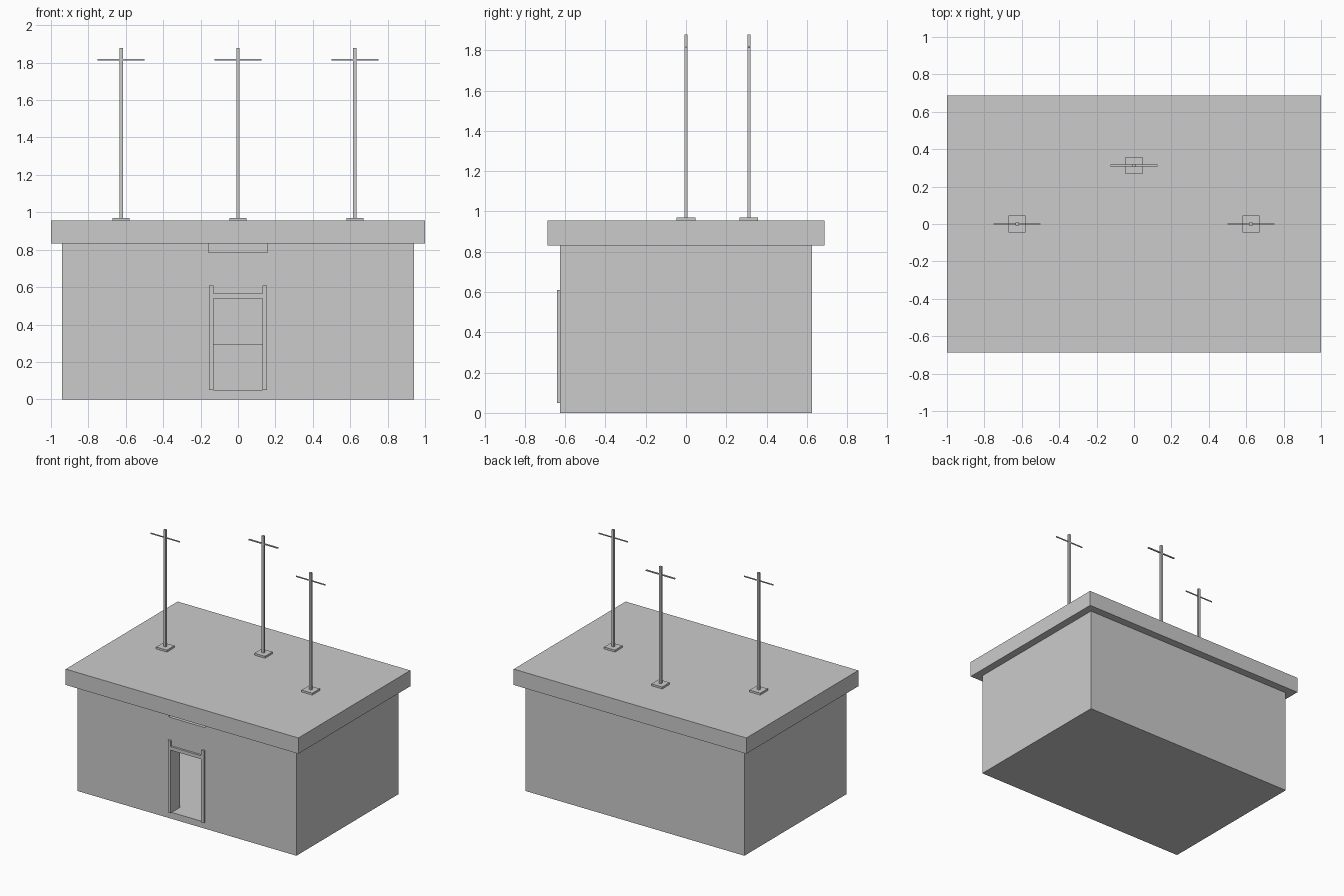
import bpy

if "Cube" in bpy.data.objects:
    bpy.data.objects.remove(bpy.data.objects["Cube"])


def box(name, x, y, z):
    """Box from (min, max) ranges on each axis."""
    bpy.ops.mesh.primitive_cube_add(
        size=1, location=((x[0] + x[1]) / 2, (y[0] + y[1]) / 2, (z[0] + z[1]) / 2))
    ob = bpy.context.object
    ob.name = name
    ob.scale = (x[1] - x[0], y[1] - y[0], z[1] - z[0])
    bpy.ops.object.transform_apply(location=False, rotation=False, scale=True)
    return ob


def cut(target, cutter):
    """Subtract a box from the target and remove it."""
    cutter.hide_render = True
    mod = target.modifiers.new("cut", 'BOOLEAN')
    mod.operation = 'DIFFERENCE'
    mod.solver = 'EXACT'
    mod.object = cutter
    bpy.context.view_layer.objects.active = target
    bpy.ops.object.modifier_apply(modifier=mod.name)
    bpy.data.objects.remove(cutter, do_unlink=True)


# Hollow building with a doorway and a slot window under the eave
walls = box("walls", (-0.94, 0.94), (-0.625, 0.625), (0, 0.832))
cut(walls, box("room_cutter", (-0.84, 0.84), (-0.525, 0.525), (0.05, 0.9)))
cut(walls, box("door_cutter", (-0.132, 0.132), (-0.7, -0.45), (0.05, 0.54)))
cut(walls, box("slot_cutter", (-0.157, 0.157), (-0.7, -0.45), (0.785, 0.9)))

# Overhanging roof slab
box("roof", (-1, 1), (-0.687, 0.687), (0.832, 0.955))

# Door frame
for side in (-1, 1):
    box("door_post", sorted((side * 0.132, side * 0.155)), (-0.641, -0.625), (0.05, 0.61))
box("door_lintel", (-0.132, 0.132), (-0.641, -0.625), (0.54, 0.567))

# Low bench along the inner back wall
box("bench", (-0.84, 0.84), (0.37, 0.525), (0.05, 0.295))

# Roof masts with foot plate and crossbar
for px, py, t in ((-0.625, 0, 0.003), (0, 0.312, 0.005), (0.625, 0, 0.003)):
    box("mast_foot", (px - 0.046, px + 0.046), (py - 0.046, py + 0.046), (0.955, 0.97))
    box("mast", (px - 0.009, px + 0.009), (py - 0.008, py + 0.008), (0.97, 1.878))
    box("mast_crossbar", (px - 0.125, px + 0.125), (py - t, py + t), (1.811, 1.819))
